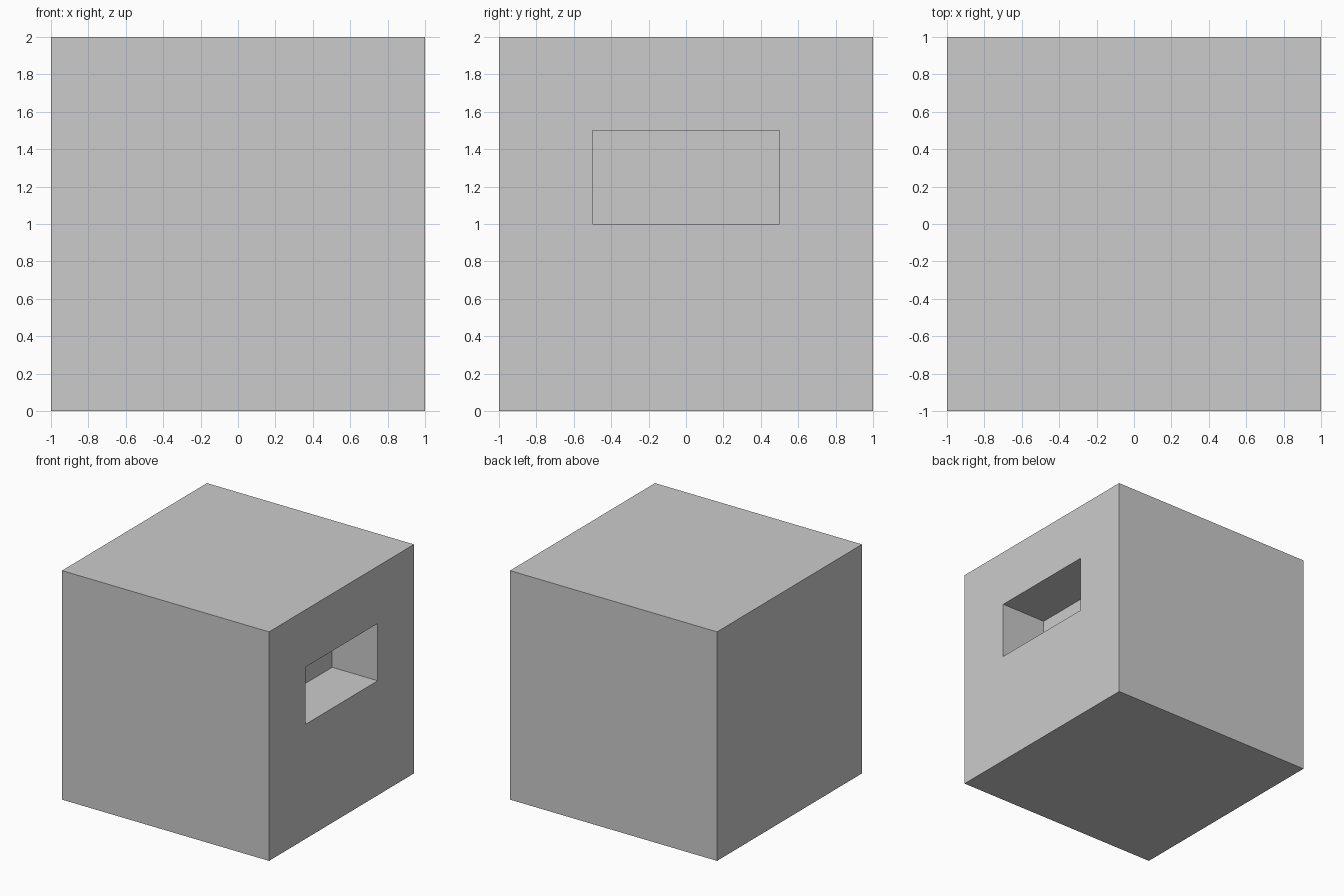
import bpy

if "Cube" in bpy.data.objects:
    bpy.data.objects.remove(bpy.data.objects["Cube"])


def box(name, lo, hi):
    """Axis-aligned box between two corners."""
    centre = [(a + b) / 2 for a, b in zip(lo, hi)]
    bpy.ops.mesh.primitive_cube_add(size=1, location=centre)
    ob = bpy.context.object
    ob.name = name
    ob.scale = [b - a for a, b in zip(lo, hi)]
    bpy.ops.object.transform_apply(location=True, rotation=False, scale=True)
    return ob


# Solid block
block = box("block", (-1, -1, 0), (1, 1, 2))

# Cutter for the blind rectangular recess in the right side
cutter = box("recess_cutter", (0.56, -0.5, 1.0), (1.2, 0.5, 1.5))

mod = block.modifiers.new("recess", 'BOOLEAN')
mod.operation = 'DIFFERENCE'
mod.solver = 'EXACT'
mod.object = cutter
bpy.context.view_layer.objects.active = block
bpy.ops.object.modifier_apply(modifier=mod.name)
bpy.data.objects.remove(cutter, do_unlink=True)
